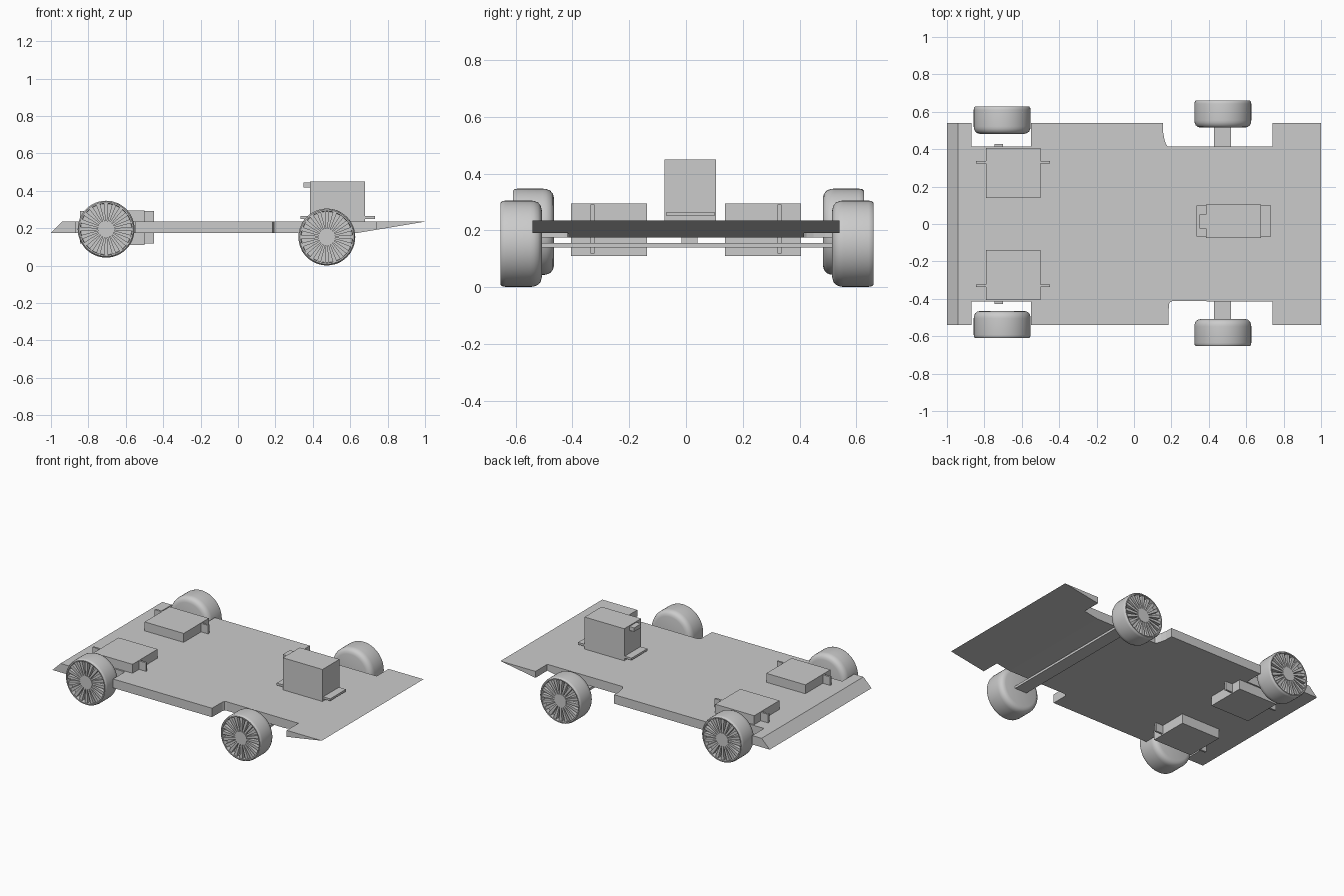
import bpy, bmesh
from math import cos, sin, pi
from mathutils import Matrix, Vector

if "Cube" in bpy.data.objects:
    bpy.data.objects.remove(bpy.data.objects["Cube"])

grey = bpy.data.materials.new("plain_grey")
grey.use_nodes = True
COLOUR = (0.6, 0.6, 0.6, 1)
grey.diffuse_color = COLOUR
grey.node_tree.nodes["Principled BSDF"].inputs["Base Color"].default_value = COLOUR


def finish(name, bm):
    bmesh.ops.recalc_face_normals(bm, faces=bm.faces)
    mesh = bpy.data.meshes.new(name)
    bm.to_mesh(mesh)
    bm.free()
    mesh.materials.append(grey)
    obj = bpy.data.objects.new(name, mesh)
    bpy.context.collection.objects.link(obj)
    return obj


def add_box(bm, x, y, z):
    size = Matrix.Diagonal((x[1] - x[0], y[1] - y[0], z[1] - z[0], 1))
    centre = Matrix.Translation((sum(x) / 2, sum(y) / 2, sum(z) / 2))
    return bmesh.ops.create_cube(bm, size=1, matrix=centre @ size)["verts"]


def box(name, x, y, z):
    bm = bmesh.new()
    add_box(bm, x, y, z)
    return finish(name, bm)


def prism(name, points, offset):
    bm = bmesh.new()
    face = bm.faces.new([bm.verts.new(p) for p in points])
    new = bmesh.ops.extrude_face_region(bm, geom=[face])["geom"]
    bmesh.ops.translate(bm, vec=offset, verts=[v for v in new if isinstance(v, bmesh.types.BMVert)])
    return finish(name, bm)


# Deck: side profile with a bevelled end and a wedge end
profile = [(-1, 0.175), (0.64, 0.175), (1, 0.235), (-0.94, 0.235)]
deck = prism("deck", [(x, -0.54, z) for x, z in profile], (0, 1.08, 0))


# Wheel cut-outs, with a rounded inner corner on the long ones
def arch_cutter(name, outline):
    cutter = prism(name, [(x, y, 0) for x, y in outline], (0, 0, 0.5))
    cutter.hide_render = True
    cut = deck.modifiers.new(name, 'BOOLEAN')
    cut.operation = 'DIFFERENCE'
    cut.solver = 'EXACT'
    cut.object = cutter
    return cutter


cutters = []
for side, label in ((1, "back"), (-1, "front")):
    near = [(-0.87, 0.415), (-0.55, 0.415), (-0.55, 0.7), (-0.87, 0.7)]
    if side > 0:
        curve = [(0.155, 0.54), (0.156, 0.49), (0.163, 0.45), (0.172, 0.425), (0.18, 0.415)]
    else:
        curve = [(0.185, 0.54), (0.186, 0.43), (0.192, 0.418), (0.205, 0.412)]
    far = [(curve[0][0], 0.7)] + curve + [(0.74, 0.415), (0.74, 0.7)]
    for part, shape in (("small", near), ("large", far)):
        cutters.append(arch_cutter(f"{label}_{part}_arch_cutter", [(x, y * side) for x, y in shape]))

# Bake the cut-outs and drop the cutters
bpy.context.view_layer.update()
depsgraph = bpy.context.evaluated_depsgraph_get()
cut_mesh = bpy.data.meshes.new_from_object(deck.evaluated_get(depsgraph))
deck.modifiers.clear()
deck.data = cut_mesh
for cutter in cutters:
    bpy.data.objects.remove(cutter)

# Wheel: lathed tyre with a recessed face, spokes and a hub
SPOKES = 20
bm = bmesh.new()
section = [(0, 0), (0.118, 0), (0.134, 0.004), (0.145, 0.013), (0.151, 0.028), (0.152, 0.04),
           (0.152, 0.128), (0.15, 0.139), (0.145, 0.145), (0.138, 0.145), (0.136, 0.115), (0, 0.115)]
verts = [bm.verts.new((r, t, 0)) for r, t in section]
edges = [bm.edges.new(pair) for pair in zip(verts, verts[1:])]
bmesh.ops.spin(bm, geom=verts + edges, cent=(0, 0, 0), axis=(0, 1, 0),
               angle=2 * pi, steps=48, use_duplicate=False)
bmesh.ops.remove_doubles(bm, verts=bm.verts, dist=0.0001)
for i in range(SPOKES):
    spoke = add_box(bm, (0.035, 0.14), (0.112, 0.138), (-1, 1))
    for v in spoke:
        v.co.z *= 0.011 if v.co.x > 0.1 else 0.005
    bmesh.ops.rotate(bm, verts=spoke, cent=(0, 0, 0), matrix=Matrix.Rotation(2 * pi * i / SPOKES, 3, 'Y'))
bmesh.ops.create_cone(bm, cap_ends=True, segments=32, radius1=0.045, radius2=0.045, depth=0.03,
                      matrix=Matrix.Translation((0, 0.126, 0)) @ Matrix.Rotation(pi / 2, 4, 'X'))
wheel = finish("back_right_wheel", bm)
wheel.location = (-0.705, 0.482, 0.195)
bpy.ops.object.select_all(action='DESELECT')
wheel.select_set(True)
bpy.context.view_layer.objects.active = wheel
bpy.ops.object.shade_smooth_by_angle(angle=0.6)
for name, place, turn in (("front_right_wheel", (-0.705, -0.465, 0.195), pi),
                          ("back_left_wheel", (0.475, 0.515, 0.153), 0),
                          ("front_left_wheel", (0.475, -0.508, 0.153), pi)):
    copy = bpy.data.objects.new(name, wheel.data)
    copy.location = place
    copy.rotation_euler.z = turn
    bpy.context.collection.objects.link(copy)

# Axle bar and the short drive block above it
box("axle_bar", (0.428, 0.518), (-0.52, 0.52), (0.14, 0.156))
box("drive_block", (0.445, 0.5), (-0.015, 0.04), (0.15, 0.18))

# Twin motor boxes with mounting fins and shaft stubs
for side, label in ((1, "back"), (-1, "front")):
    def span(a, b):
        return sorted((a * side, b * side))
    box(label + "_motor_box", (-0.79, -0.5), span(0.138, 0.405), (0.11, 0.295))
    box(label + "_motor_fin", (-0.845, -0.448), span(0.323, 0.336), (0.118, 0.292))
    box(label + "_motor_shaft", (-0.745, -0.7), span(0.4, 0.428), (0.175, 0.215))

# Upright engine box with base plate and top connector
box("engine_box", (0.385, 0.68), (-0.075, 0.105), (0.23, 0.45))
box("engine_connector", (0.35, 0.39), (-0.025, 0.05), (0.418, 0.444))
box("engine_plate", (0.335, 0.732), (-0.068, 0.1), (0.25, 0.264))
